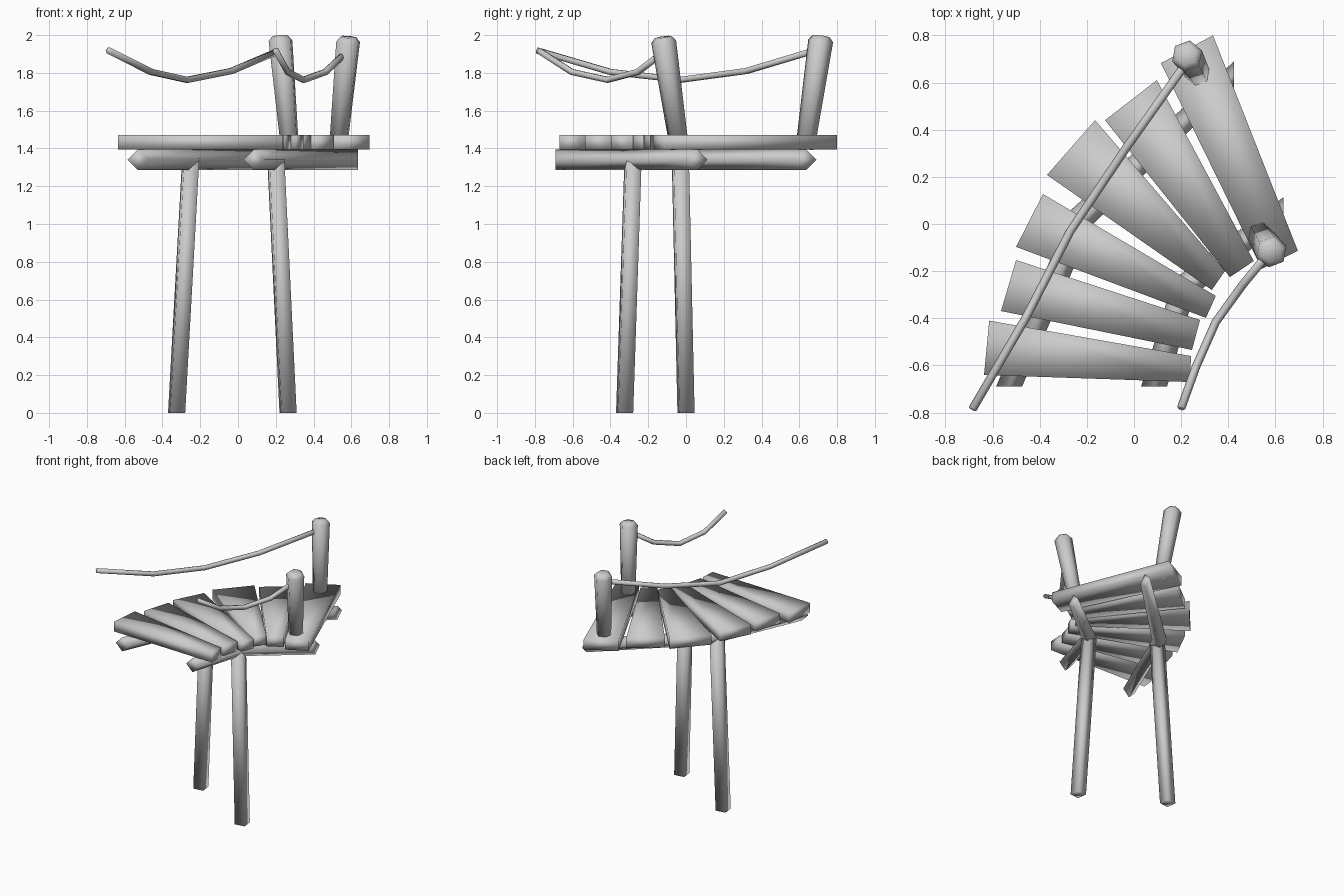
import bpy, bmesh
from math import sin, cos, pi, radians
from mathutils import Vector

if "Cube" in bpy.data.objects:
    bpy.data.objects.remove(bpy.data.objects["Cube"])


def loft(name, rings):
    """Skin equal-sized rings of points and cap both ends."""
    bm = bmesh.new()
    vs = [[bm.verts.new(p) for p in r] for r in rings]
    n = len(rings[0])
    for a, b in zip(vs, vs[1:]):
        for i in range(n):
            j = (i + 1) % n
            bm.faces.new((a[i], a[j], b[j], b[i]))
    bm.faces.new(vs[0])
    bm.faces.new(vs[-1])
    bmesh.ops.recalc_face_normals(bm, faces=bm.faces)
    me = bpy.data.meshes.new(name)
    bm.to_mesh(me)
    bm.free()
    for p in me.polygons:
        p.use_smooth = True
    ob = bpy.data.objects.new(name, me)
    bpy.context.collection.objects.link(ob)
    return ob


def ring(c, r, n, rot=0.0, u=Vector((1, 0, 0)), v=Vector((0, 1, 0))):
    c = Vector(c)
    return [c + u * r * cos(rot + 2 * pi * i / n) + v * r * sin(rot + 2 * pi * i / n)
            for i in range(n)]


# Seven-foot fan of wedge planks: outer pair, inner pair (top view corners)
planks = [
    ((-.614, -.41), (-.636, -.64), (.237, -.67), (.242, -.56)),
    ((-.50, -.153), (-.564, -.369), (.246, -.534), (.28, -.407)),
    ((-.386, .127), (-.50, -.097), (.305, -.398), (.347, -.305)),
    ((-.165, .44), (-.369, .208), (.33, -.28), (.386, -.199)),
    ((.097, .61), (-.123, .44), (.407, -.225), (.508, -.157)),
    ((.335, .80), (.114, .682), (.542, -.19), (.695, -.114)),
]
for k, q in enumerate(planks):
    loft(f"plank_{k + 1}", [[(x, y, z) for x, y in q] for z in (1.395, 1.472)])

# Bent support beams with a diamond section
X, Y, Z = Vector((1, 0, 0)), Vector((0, -1, 0)), Vector((0, 0, 1))
for name, path in (("outer_beam", ((-.53, -.69), (-.22, .03), (.425, .635))),
                   ("inner_beam", ((.085, -.69), (.21, -.27), (.635, .06)))):
    mid = Vector((.80, -.60, 0))
    loft(name, [ring((x, y, 1.34), .055, 4, 0, u, Z)
                for (x, y), u in zip(path, (X, mid, Y))])

# Square legs
for name, top, foot in (("left_leg", (-.25, -.03, 1.35), (-.325, 0, 0)),
                        ("right_leg", (.20, -.28, 1.35), (.265, -.325, 0))):
    loft(name, [ring(p, .057, 4, radians(53)) for p in (foot, top)])

# Leaning hexagonal posts, flared upwards, with chamfered tops
for name, foot, top in (("back_post", (.275, .63, 1.40), (.225, .713, 1.97)),
                        ("front_post", (.53, -.035, 1.40), (.583, -.118, 1.965))):
    f, t = Vector(foot), Vector(top)
    d = (t - f).normalized()
    u = X - d * X.dot(d)
    u.normalize()
    v = d.cross(u)
    loft(name, [ring(f, .051, 6, .35, u, v), ring(t, .067, 6, .35, u, v),
                ring(t + d * .025, .045, 6, .35, u, v)])

# Sagging hand ropes
ropes = {
    "left_rope": ((-.685, -.785, 1.918), (-.46, -.40, 1.805), (-.27, -.03, 1.763),
                  (-.035, .32, 1.81), (.22, .68, 1.918)),
    "right_rope": ((.20, -.78, 1.918), (.263, -.605, 1.805), (.347, -.415, 1.763),
                   (.463, -.255, 1.805), (.57, -.125, 1.905)),
}
for name, pts in ropes.items():
    P = [Vector(p) for p in pts]
    rings = []
    for i, p in enumerate(P):
        d = (P[min(i + 1, 4)] - P[max(i - 1, 0)]).normalized()
        u = d.cross(Z).normalized()
        rings.append(ring(p, .018, 6, 0, u, u.cross(d)))
    loft(name, rings)
